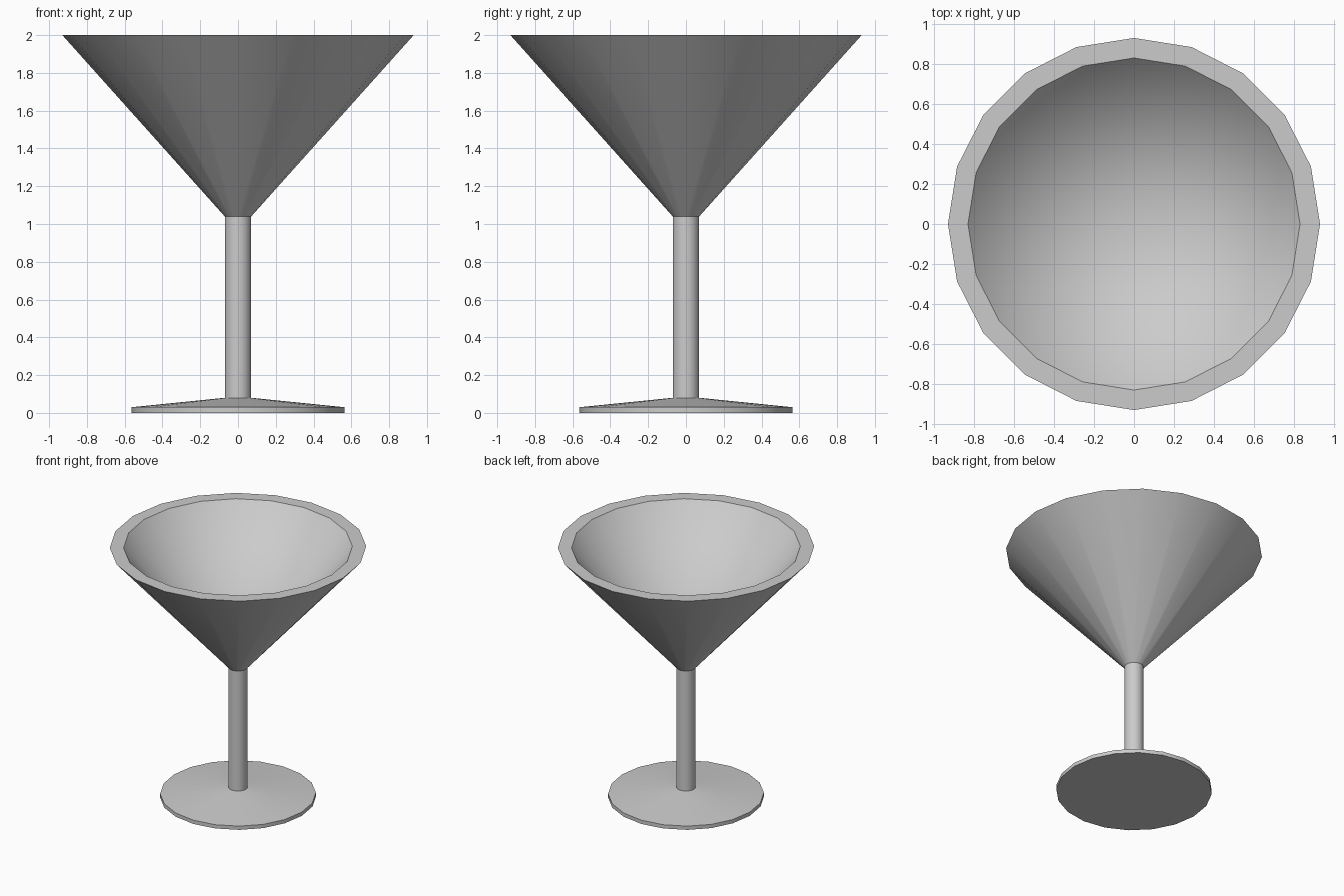
import bpy, bmesh, math

if "Cube" in bpy.data.objects:
    bpy.data.objects.remove(bpy.data.objects["Cube"])

SIDES = 20


def lathe(name, profile):
    """Revolve an (r, z) profile, ordered from bottom outside upward, about z."""
    bm = bmesh.new()
    rings = []
    for r, z in profile:
        if r == 0:
            rings.append([bm.verts.new((0, 0, z))] * SIDES)
        else:
            rings.append([bm.verts.new((r * math.cos(a), r * math.sin(a), z))
                          for a in (2 * math.pi * i / SIDES for i in range(SIDES))])
    for low, high in zip(rings, rings[1:]):
        for i in range(SIDES):
            j = (i + 1) % SIDES
            corners = [low[i], low[j], high[j], high[i]]
            bm.faces.new(list(dict.fromkeys(corners)))
    mesh = bpy.data.meshes.new(name)
    bm.to_mesh(mesh)
    bm.free()
    obj = bpy.data.objects.new(name, mesh)
    bpy.context.collection.objects.link(obj)
    bpy.ops.object.select_all(action='DESELECT')
    obj.select_set(True)
    bpy.context.view_layer.objects.active = obj
    bpy.ops.object.shade_smooth_by_angle(angle=math.radians(30))
    return obj


STEM_R, STEM_LOW, STEM_TOP = 0.07, 0.08, 1.04

# Shallow conical foot with a flat underside
lathe("foot", [(0, 0), (0.565, 0), (0.565, 0.03), (STEM_R, STEM_LOW)])

# Straight stem
lathe("stem", [(STEM_R, STEM_LOW), (STEM_R, STEM_TOP)])

# Conical bowl: outside wall, flat rim, hollow inside down to a point
lathe("bowl", [(STEM_R, STEM_TOP), (0.93, 2.0), (0.83, 2.0), (0, 1.08)])
